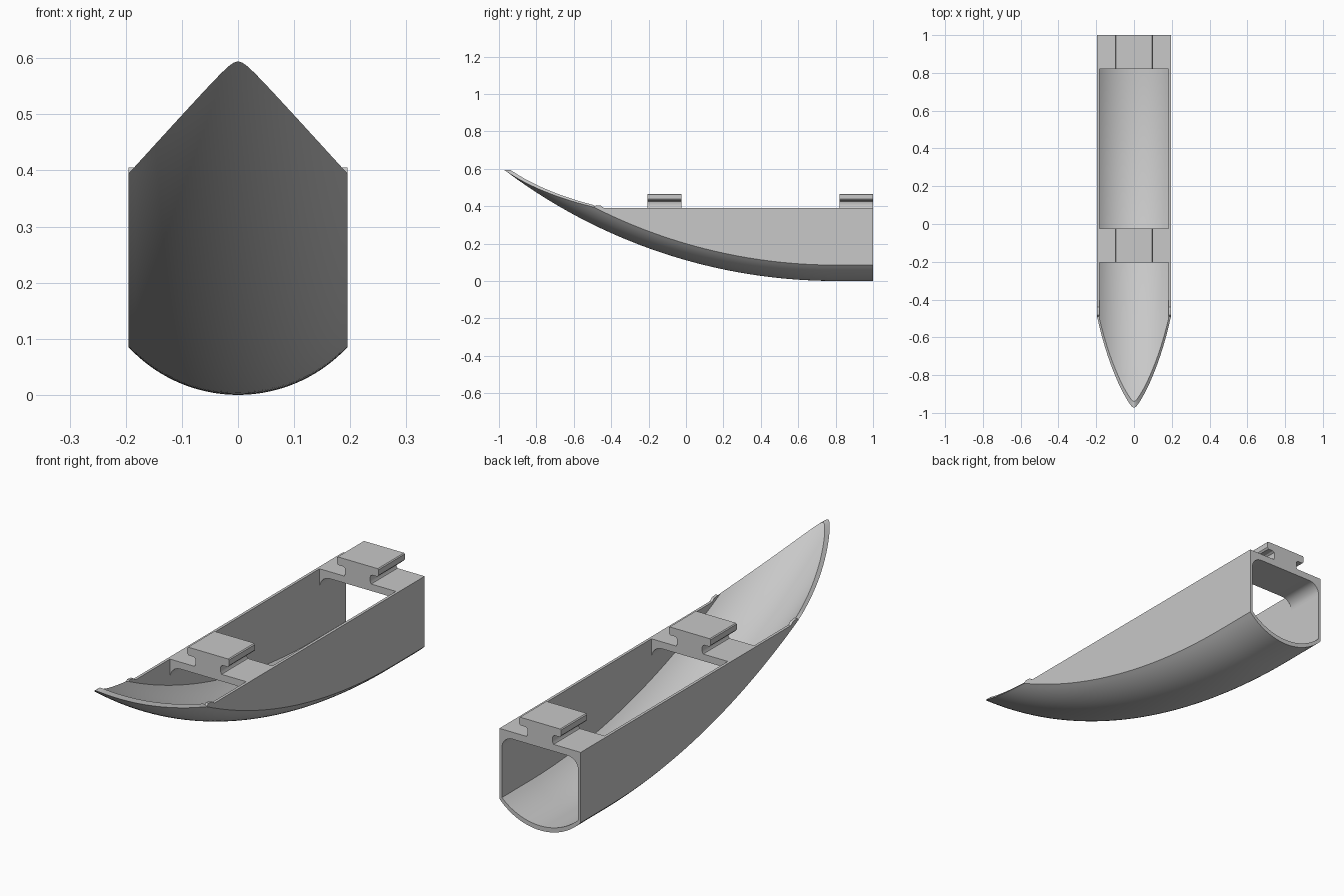
import bpy, bmesh, math

if "Cube" in bpy.data.objects:
    bpy.data.objects.remove(bpy.data.objects["Cube"], do_unlink=True)

HALF, INNER = 0.195, 0.183      # outer and inner half widths
SWEEP = 2.94                    # radius of the keel curve
ARC = 0.266                     # radius of the rounded bottom
FLOOR = 0.02                    # shell thickness
FLAT, BACK, DECK = 0.8, 1.0, 0.39

grey = bpy.data.materials.new("light_grey")
grey.use_nodes = True
grey.diffuse_color = (0.58, 0.58, 0.58, 1)
grey.node_tree.nodes["Principled BSDF"].inputs["Base Color"].default_value = grey.diffuse_color


def finish(name, bm):
    bmesh.ops.recalc_face_normals(bm, faces=bm.faces[:])
    mesh = bpy.data.meshes.new(name)
    bm.to_mesh(mesh)
    bm.free()
    mesh.materials.append(grey)
    obj = bpy.data.objects.new(name, mesh)
    bpy.context.collection.objects.link(obj)
    bpy.ops.object.select_all(action='DESELECT')
    obj.select_set(True)
    bpy.context.view_layer.objects.active = obj
    bpy.ops.object.shade_smooth_by_angle(angle=math.radians(30))
    return obj


def prism(name, points, offset):
    """Extrude a closed outline along the offset vector."""
    bm = bmesh.new()
    face = bm.faces.new([bm.verts.new(p) for p in points])
    ext = bmesh.ops.extrude_face_region(bm, geom=[face])
    moved = [v for v in ext["geom"] if isinstance(v, bmesh.types.BMVert)]
    bmesh.ops.translate(bm, verts=moved, vec=offset)
    return finish(name, bm)


def radius(x, lift):
    return SWEEP - lift - (ARC - math.sqrt(ARC ** 2 - x * x))


def height(x, y, lift=0):
    return SWEEP - math.sqrt(radius(x, lift) ** 2 - max(0, FLAT - y) ** 2)


def bow(x, lift=0):
    """Where the swept bottom meets the pointed, sloping trim."""
    trim = 0.395 + 1.1 * (HALF - math.hypot(x, 0.014))
    return FLAT - math.sqrt(radius(x, lift) ** 2 - (SWEEP - trim) ** 2)


# Rounded hull bottom with its pointed bow
COLS, ROWS = 48, 48
bm = bmesh.new()


def skin(width, lift):
    grid = []
    for i in range(COLS + 1):
        s = 2 * i / COLS - 1
        x = width * math.copysign(abs(s) ** 1.5, s)
        start = bow(x, lift)
        ys = [start + (FLAT - start) * j / ROWS for j in range(ROWS + 1)] + [BACK]
        grid.append([bm.verts.new((x, y, height(x, y, lift))) for y in ys])
    return grid


outer, inner = skin(HALF, 0), skin(INNER, FLOOR)
for i in range(COLS):
    for g in (outer, inner):
        for j in range(ROWS + 1):
            bm.faces.new((g[i][j], g[i + 1][j], g[i + 1][j + 1], g[i][j + 1]))
    for j in (0, -1):
        bm.faces.new((outer[i][j], outer[i + 1][j], inner[i + 1][j], inner[i][j]))
for i in (0, -1):
    for j in range(ROWS + 1):
        bm.faces.new((outer[i][j], outer[i][j + 1], inner[i][j + 1], inner[i][j]))
finish("hull_bottom", bm)

# Flat side walls, each with a small raised lip at the front
tip = bow(HALF)
edge = [tip + (FLAT - tip) * j / ROWS for j in range(ROWS + 1)] + [BACK]
outline = [(y, height(HALF, y)) for y in edge]
outline += [(BACK, DECK), (-0.44, DECK), (-0.455, 0.402), (-0.482, 0.405)]
for side, name in ((1, "left_wall"), (-1, "right_wall")):
    prism(name, [(side * INNER, y, z) for y, z in outline], (side * (HALF - INNER), 0, 0))

# Cross bridges with arched undersides and T-shaped rails on top
half = [(0.096, 0.465), (0.1, 0.461), (0.1, 0.437), (0.094, 0.43), (0.07, 0.43),
        (0.062, 0.425), (0.06, 0.418), (0.06, 0.4), (0.065, DECK), (INNER, DECK)]
ROUND, UNDER = 0.05, 0.36
for k in range(9):
    a = math.pi / 2 * k / 8
    half.append((INNER - ROUND + ROUND * math.cos(a), UNDER - ROUND + ROUND * math.sin(a)))
section = half + [(-x, z) for x, z in reversed(half)]
for name, y0, y1 in (("front_bridge_rail", -0.205, -0.025), ("rear_bridge_rail", 0.82, BACK)):
    prism(name, [(x, y0, z) for x, z in section], (0, y1 - y0, 0))
